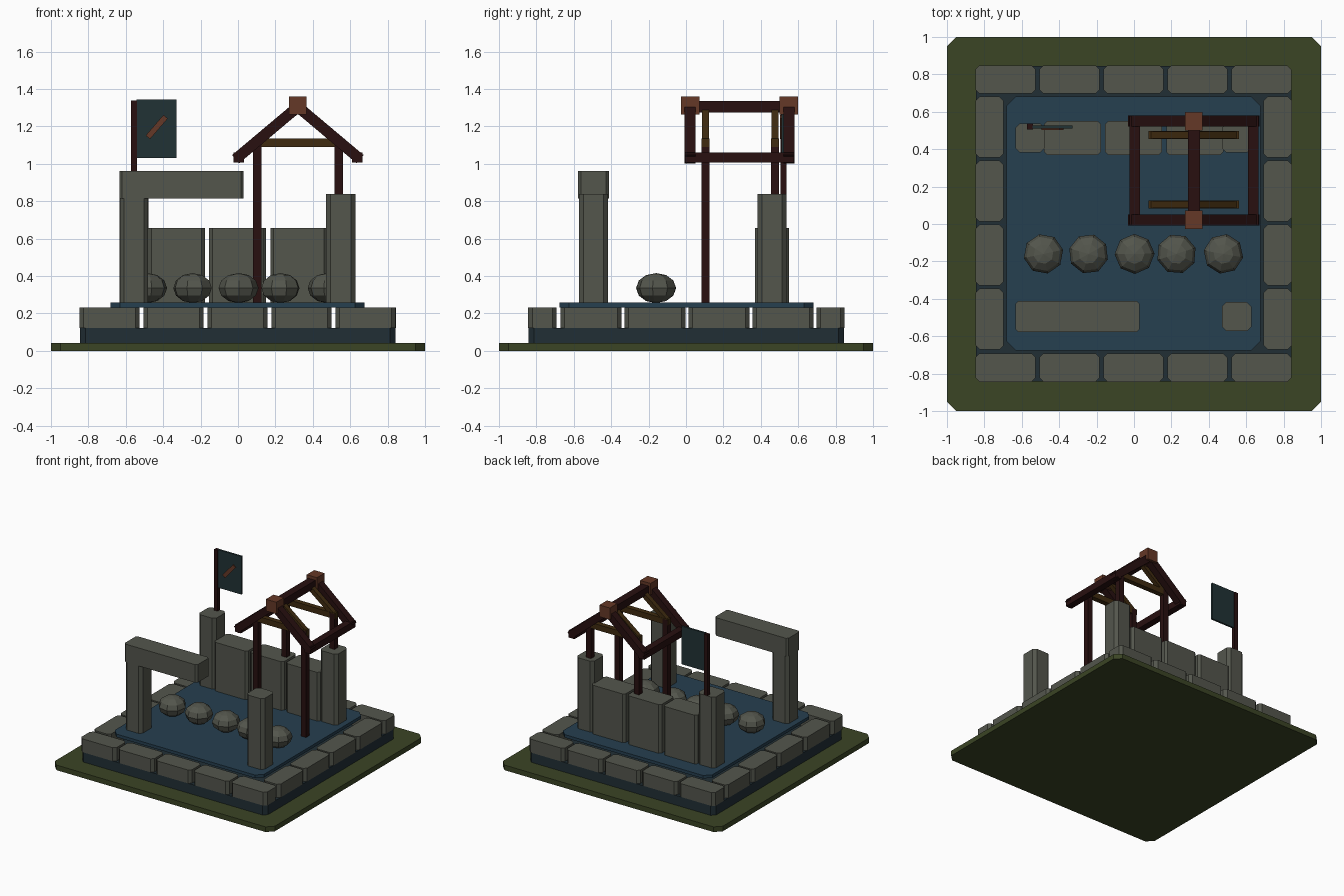
import bpy, bmesh, math
from mathutils import Vector

if "Cube" in bpy.data.objects:
    bpy.data.objects.remove(bpy.data.objects["Cube"])

def material(name, rgb):
    m = bpy.data.materials.new(name)
    m.diffuse_color = (*rgb, 1)
    m.use_nodes = True
    m.node_tree.nodes["Principled BSDF"].inputs["Base Color"].default_value = m.diffuse_color
    return m

GRASS = material("grass green", (0.043, 0.058, 0.018))
SLATE = material("dark slate", (0.015, 0.028, 0.036))
STONE = material("grey stone", (0.087, 0.092, 0.073))
WATER = material("deep blue", (0.019, 0.050, 0.080))
WOOD = material("dark red wood", (0.021, 0.005, 0.005))
COPPER = material("copper brown", (0.13, 0.040, 0.020))
OLIVE = material("ochre wood", (0.050, 0.024, 0.005))
CLOTH = material("flag teal", (0.015, 0.032, 0.036))

def finish(name, bm, mat):
    bmesh.ops.recalc_face_normals(bm, faces=bm.faces)
    me = bpy.data.meshes.new(name)
    bm.to_mesh(me)
    bm.free()
    me.materials.append(mat)
    ob = bpy.data.objects.new(name, me)
    bpy.context.collection.objects.link(ob)
    return ob

def block(name, x, y, z, mat, c=0.0):
    """Upright block from (min, max) ranges, with chamfered vertical corners."""
    (x0, x1), (y0, y1), (z0, z1) = x, y, z
    if c:
        pts = [(x0 + c, y0), (x1 - c, y0), (x1, y0 + c), (x1, y1 - c),
               (x1 - c, y1), (x0 + c, y1), (x0, y1 - c), (x0, y0 + c)]
    else:
        pts = [(x0, y0), (x1, y0), (x1, y1), (x0, y1)]
    bm = bmesh.new()
    low = [bm.verts.new((px, py, z0)) for px, py in pts]
    top = [bm.verts.new((px, py, z1)) for px, py in pts]
    bm.faces.new(low)
    bm.faces.new(top)
    n = len(pts)
    for i in range(n):
        j = (i + 1) % n
        bm.faces.new((low[i], low[j], top[j], top[i]))
    return finish(name, bm, mat)

def beam(name, a, b, w, mat):
    """Square beam lying in an xz plane between two points."""
    a, b = Vector(a), Vector(b)
    d = (b - a).normalized()
    side = Vector((0, 1, 0))
    up = d.cross(side)
    bm = bmesh.new()
    ends = []
    for p in (a, b):
        ends.append([bm.verts.new(p + (side * s + up * t) * w / 2)
                     for s, t in ((-1, -1), (1, -1), (1, 1), (-1, 1))])
    bm.faces.new(ends[0])
    bm.faces.new(ends[1])
    for i in range(4):
        j = (i + 1) % 4
        bm.faces.new((ends[0][i], ends[0][j], ends[1][j], ends[1][i]))
    return finish(name, bm, mat)

def span(c, w):
    return (c - w / 2, c + w / 2)

# Ground plate, plinth and pool surface
block("ground_plate", (-1, 1), (-1, 1), (0, 0.042), GRASS, 0.05)
block("plinth", (-0.846, 0.842), (-0.842, 0.846), (0.042, 0.122), SLATE, 0.03)
block("pool_floor", (-0.682, 0.676), (-0.676, 0.682), (0.233, 0.258), WATER, 0.05)

# Ring of border stones
KERB = (0.122, 0.232)
for i in range(5):
    x = span(-0.003 + (i - 2) * 0.342, 0.322)
    block("front_kerb_stone", x, (-0.844, -0.692), KERB, STONE, 0.022)
    block("back_kerb_stone", x, (0.697, 0.848), KERB, STONE, 0.022)
for i in range(4):
    y = span(0.005 + (i - 1.5) * 0.342, 0.326)
    block("left_kerb_stone", (-0.848, -0.697), y, KERB, STONE, 0.022)
    block("right_kerb_stone", (0.692, 0.844), y, KERB, STONE, 0.022)

# Corner pillars and the broken arch
block("front_left_pillar", (-0.632, -0.48), (-0.573, -0.417), (0.258, 0.815), STONE, 0.022)
block("arch_lintel", (-0.634, 0.03), (-0.577, -0.413), (0.815, 0.963), STONE, 0.015)
block("front_right_pillar", (0.47, 0.628), (-0.573, -0.417), (0.258, 0.84), STONE, 0.024)
block("back_left_pillar", (-0.634, -0.478), (0.382, 0.538), (0.258, 0.84), STONE, 0.024)
block("back_right_pillar", (0.47, 0.628), (0.382, 0.538), (0.258, 0.84), STONE, 0.024)

# Back wall panels
for i in range(3):
    block("back_wall_panel", span(-0.002 + (i - 1) * 0.327, 0.305),
          (0.368, 0.552), (0.258, 0.658), STONE, 0.018)

# Row of faceted boulders
for i, x in enumerate((-0.484, -0.243, 0.003, 0.227, 0.478)):
    bm = bmesh.new()
    bmesh.ops.create_uvsphere(bm, u_segments=8, v_segments=6, radius=1)
    turn = math.radians(12 + 17 * i)
    for v in bm.verts:
        px, py, pz = v.co
        v.co = (x + 0.107 * (px * math.cos(turn) - py * math.sin(turn)),
                -0.16 + 0.107 * (px * math.sin(turn) + py * math.cos(turn)),
                0.336 + 0.08 * pz)
    finish("boulder", bm, STONE)

# Timber canopy: posts, eaves, rafters, ridge
RX = 0.32
for y in (0.105, 0.475):
    for s in (-1, 1):
        block("canopy_post", span(RX + s * 0.218, 0.045), span(y, 0.043), (0.255, 1.13), WOOD)
        beam("inner_brace", (RX + s * 0.225, y, 1.115), (RX, y, 1.29), 0.038, OLIVE)
    block("collar_tie", span(RX, 0.485), span(y, 0.042), (1.089, 1.136), OLIVE)
for y in (0.022, 0.55):
    for s in (-1, 1):
        beam("rafter", (RX + s * 0.333, y, 1.025), (RX, y, 1.305), 0.058, WOOD)
    block("ridge_cap", span(RX, 0.094), span(y, 0.098), (1.264, 1.36), COPPER)
for s in (-1, 1):
    block("eave_beam", span(RX + s * 0.317, 0.056), (-0.006, 0.578), (1.006, 1.062), WOOD)
block("ridge_beam", span(RX, 0.065), (0.022, 0.55), (1.274, 1.335), WOOD)

# Flag on the back left pillar
block("flag_pole", (-0.572, -0.54), (0.506, 0.536), (0.82, 1.34), WOOD)
block("flag_cloth", (-0.542, -0.328), (0.511, 0.527), (1.032, 1.344), CLOTH)
stripe = beam("flag_stripe", (-0.482, 0, 1.142), (-0.387, 0, 1.252), 0.03, COPPER)
for v in stripe.data.vertices:
    v.co.y = 0.507 + v.co.y * 0.3
